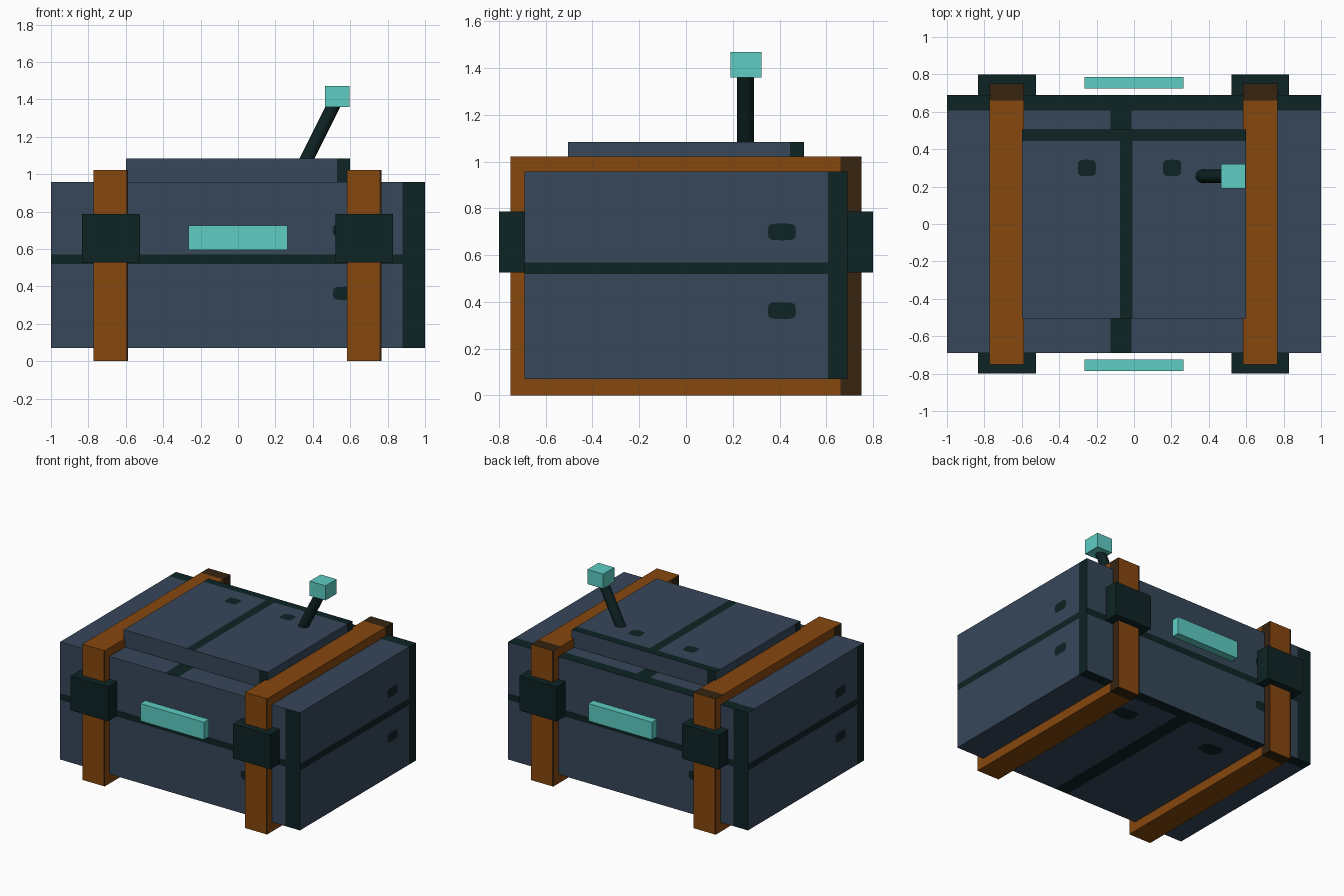
import bpy, bmesh, math
from mathutils import Vector

if "Cube" in bpy.data.objects:
    bpy.data.objects.remove(bpy.data.objects["Cube"], do_unlink=True)


def make_material(name, rgb):
    """Flat material from an 8-bit display colour, stored as linear."""
    def lin(c):
        c /= 255
        return c / 12.92 if c <= 0.04045 else ((c + 0.055) / 1.055) ** 2.4
    colour = [lin(c) for c in rgb] + [1]
    mat = bpy.data.materials.new(name)
    mat.use_nodes = True
    mat.diffuse_color = colour
    bsdf = mat.node_tree.nodes["Principled BSDF"]
    bsdf.inputs["Base Color"].default_value = colour
    bsdf.inputs["Roughness"].default_value = 0.8
    return mat


SLATE = make_material("slate blue", (55, 71, 90))
DARK = make_material("dark green black", (14, 35, 36))
ORANGE = make_material("burnt orange", (134, 71, 14))
BROWN = make_material("dark brown", (54, 35, 16))
TEAL = make_material("glowing teal", (94, 205, 196))

X, Y, Z = Vector((1, 0, 0)), Vector((0, 1, 0)), Vector((0, 0, 1))
# Across and up directions of each box side, seen from outside
SIDES = [(X, Z), (Y, Z), (-X, Z), (-Y, Z), (Y, -X), (Y, X)]

BAND = 0.94               # edge band starts here across each side
SEAM = (0.507, 0.563)     # seam strip up each side
DOTS = (0.33, 0.71)       # heights of the two marks


def finish(name, bm, mats):
    mesh = bpy.data.meshes.new(name)
    bm.to_mesh(mesh)
    bm.free()
    for m in mats:
        mesh.materials.append(m)
    obj = bpy.data.objects.new(name, mesh)
    bpy.context.collection.objects.link(obj)
    return obj


def panel_box(name, low, high, mats, band=False, seam=False):
    """Box whose sides are cut into panels; the trim panels use mats[1]."""
    low, high = Vector(low), Vector(high)
    centre, half = (low + high) / 2, (high - low) / 2
    bm = bmesh.new()
    us = [0, BAND, 1] if band else [0, 1]
    vs = [0, *SEAM, 1] if seam else [0, 1]
    for across, up in SIDES:
        normal = across.cross(up)

        def at(u, v, lift=0.0):
            d = across * (2 * u - 1) + up * (2 * v - 1) + normal
            return bm.verts.new(centre + d * half + normal * lift)

        for i in range(len(us) - 1):
            for j in range(len(vs) - 1):
                u0, u1, v0, v1 = us[i], us[i + 1], vs[j], vs[j + 1]
                face = bm.faces.new([at(u0, v0), at(u1, v0), at(u1, v1), at(u0, v1)])
                face.material_index = int(i == 1 or j == 1)
        # Rounded marks
        if seam:
            for v in DOTS:
                ring = []
                for k in range(12):
                    a = math.tau * k / 12
                    c, s = math.cos(a), math.sin(a)
                    ring.append(at(0.797 + 0.044 * math.copysign(abs(c) ** 0.5, c),
                                   v + 0.041 * math.copysign(abs(s) ** 0.5, s), 0.002))
                bm.faces.new(ring).material_index = 1
    bmesh.ops.remove_doubles(bm, verts=bm.verts, dist=0.0001)
    return finish(name, bm, mats)


# Chest body and raised lid
panel_box("chest_body", (-1, -0.69, 0.07), (1, 0.69, 0.957), [SLATE, DARK], True, True)
panel_box("raised_lid", (-0.6, -0.505, 0.5), (0.6, 0.505, 1.085), [SLATE, DARK], True, True)

# Straps with their clasps
for side, x in (("right", -0.68), ("left", 0.675)):
    panel_box(side + "_strap", (x - 0.093, -0.75, 0), (x + 0.093, 0.75, 1.023),
              [ORANGE, BROWN], band=True)
    for end, y0, y1 in (("front", -0.8, -0.68), ("back", 0.68, 0.8)):
        panel_box(f"{side}_{end}_clasp", (x - 0.155, y0, 0.527), (x + 0.155, y1, 0.787), [DARK])

# Carrying handles
for end, y in (("front", -0.755), ("back", 0.755)):
    panel_box(end + "_handle", (-0.265, y - 0.03, 0.594), (0.265, y + 0.03, 0.725), [TEAL])

# Lever rod and knob
foot, tip = Vector((0.35, 0.255, 1.045)), Vector((0.53, 0.255, 1.405))
bm = bmesh.new()
bmesh.ops.create_cone(bm, cap_ends=True, segments=16, radius1=0.036, radius2=0.036,
                      depth=(tip - foot).length)
rod = finish("lever_rod", bm, [DARK])
rod.location = (foot + tip) / 2
rod.rotation_euler = (tip - foot).to_track_quat("Z", "Y").to_euler()
bpy.context.view_layer.objects.active = rod
rod.select_set(True)
bpy.ops.object.shade_smooth_by_angle(angle=math.radians(40))
panel_box("lever_knob", (0.465, 0.19, 1.36), (0.597, 0.322, 1.47), [TEAL])
